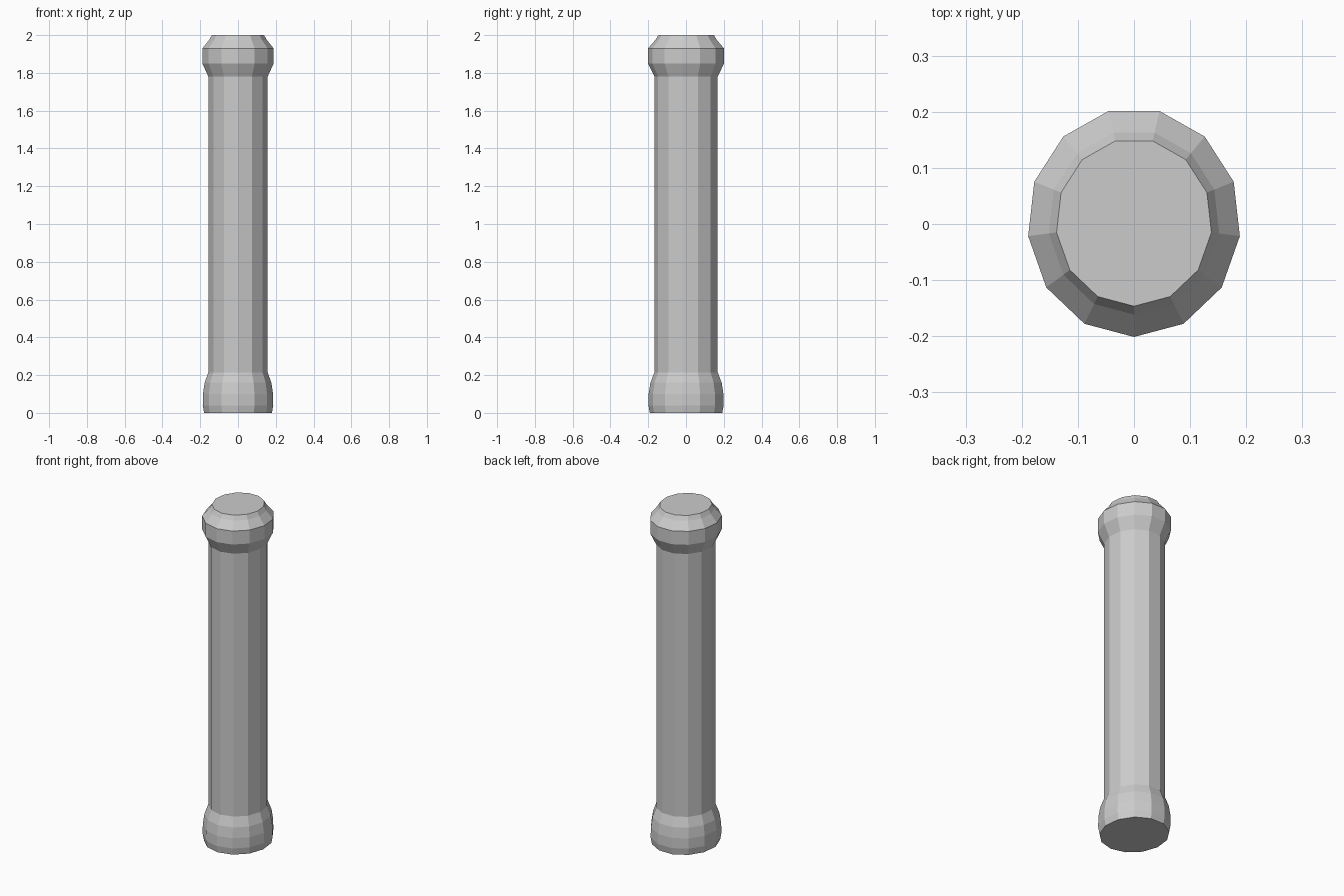
import bpy, bmesh, math

if "Cube" in bpy.data.objects:
    bpy.data.objects.remove(bpy.data.objects["Cube"])

SIDES = 13
STRETCH = 1.075   # section is slightly longer along y


def lathe(name, profile):
    """Stack of 13-sided rings (radius, z), capped at both ends."""
    bm = bmesh.new()
    rings = []
    for r, z in profile:
        ring = []
        for i in range(SIDES):
            a = 2 * math.pi * i / SIDES
            ring.append(bm.verts.new((r * math.sin(a),
                                      0.003 - r * STRETCH * math.cos(a), z)))
        rings.append(ring)
    for lo, hi in zip(rings, rings[1:]):
        for i in range(SIDES):
            j = (i + 1) % SIDES
            bm.faces.new((lo[i], lo[j], hi[j], hi[i]))
    bm.faces.new(rings[0][::-1])
    bm.faces.new(rings[-1])
    mesh = bpy.data.meshes.new(name)
    bm.to_mesh(mesh)
    bm.free()
    obj = bpy.data.objects.new(name, mesh)
    bpy.context.collection.objects.link(obj)
    return obj


# Column: swollen foot, straight shaft, flared collar with bevelled top
lathe("column", [
    (0.181, 0.0), (0.188, 0.04), (0.187, 0.10), (0.178, 0.16),
    (0.158, 0.215), (0.158, 1.78),
    (0.190, 1.85), (0.190, 1.93), (0.153, 1.975), (0.139, 2.0),
])
